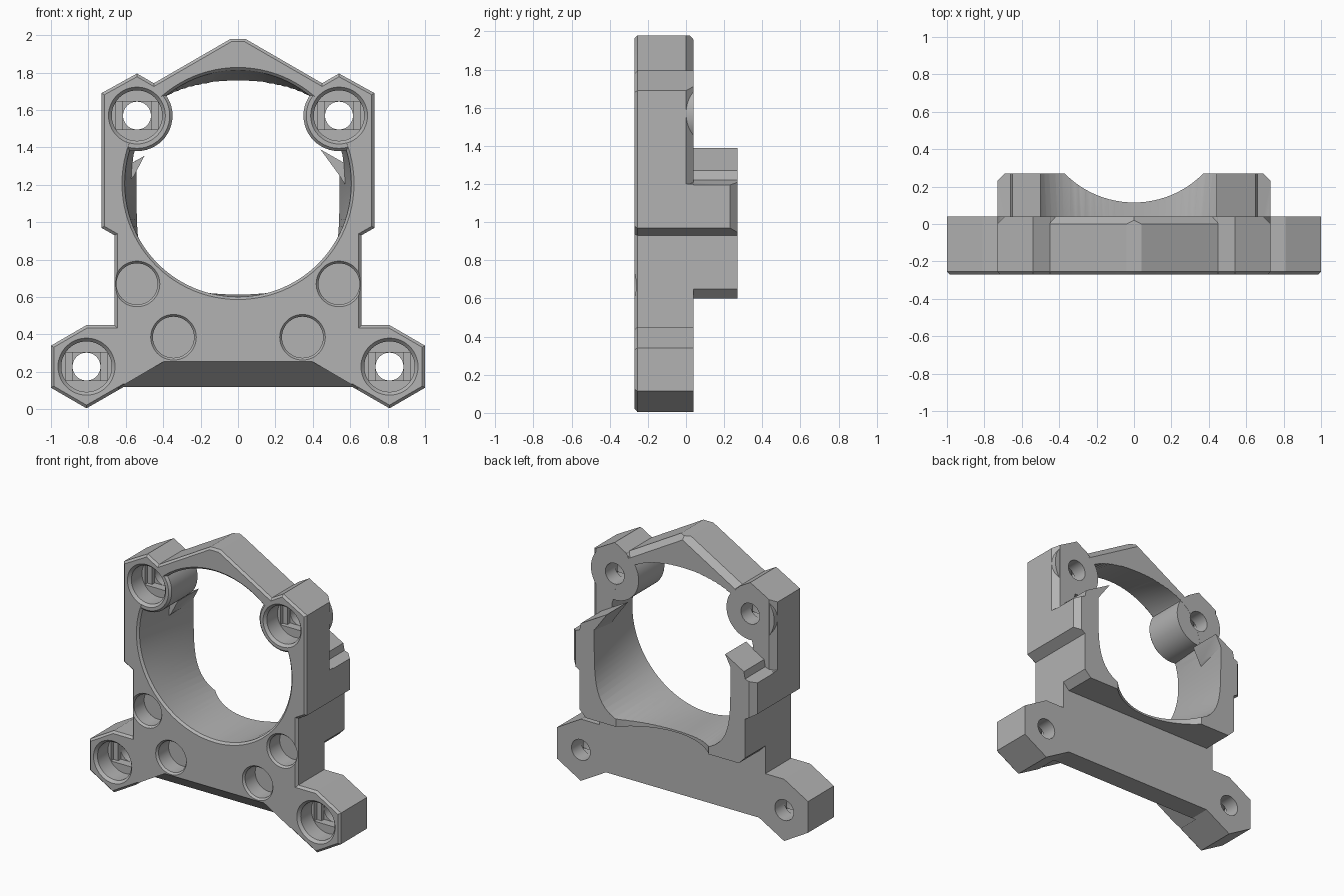
import bpy, bmesh, math
from mathutils import Vector

cube = bpy.data.objects.get("Cube")
if cube:
    bpy.data.objects.remove(cube, do_unlink=True)

FRONT, PLATE_BACK, BACK = -0.27, 0.04, 0.27

grey = bpy.data.materials.new("mid grey")
grey.use_nodes = True
grey.diffuse_color = (0.45, 0.45, 0.45, 1)
grey.node_tree.nodes["Principled BSDF"].inputs["Base Color"].default_value = (0.45, 0.45, 0.45, 1)


def finish(bm, name):
    bmesh.ops.recalc_face_normals(bm, faces=bm.faces)
    mesh = bpy.data.meshes.new(name)
    bm.to_mesh(mesh)
    bm.free()
    mesh.materials.append(grey)
    obj = bpy.data.objects.new(name, mesh)
    bpy.context.collection.objects.link(obj)
    return obj


def loft(name, rings):
    """Closed solid through rings of 3D points."""
    bm = bmesh.new()
    loops = [[bm.verts.new(p) for p in ring] for ring in rings]
    n = len(loops[0])
    for a, b in zip(loops, loops[1:]):
        for i in range(n):
            j = (i + 1) % n
            bm.faces.new((a[i], a[j], b[j], b[i]))
    bm.faces.new(loops[0])
    bm.faces.new(loops[-1])
    return bm


def prism(name, outline, y0, y1, chamfer=0):
    """Outline in x and z extruded along y, with an optional front chamfer."""
    bm = loft(name, [[(x, y, z) for x, z in outline] for y in (y0 + chamfer, y1)])
    if chamfer:
        bmesh.ops.recalc_face_normals(bm, faces=bm.faces)
        bm.normal_update()
        front = [f for f in bm.faces if f.normal.y < -0.9]
        bmesh.ops.inset_region(bm, faces=front, thickness=chamfer, depth=chamfer,
                               use_even_offset=True)
    return finish(bm, name)


def turned(name, x, z, profile, sides=48):
    """Round part along y from (y, radius) pairs."""
    turn = [2 * math.pi * i / sides for i in range(sides)]
    return finish(loft(name, [[(x + r * math.cos(t), y, z + r * math.sin(t)) for t in turn]
                              for y, r in profile]), name)


def hull(name, points):
    bm = bmesh.new()
    for p in points:
        bm.verts.new(p)
    bmesh.ops.convex_hull(bm, input=bm.verts)
    return finish(bm, name)


def box(name, x, z, w, h, y0, y1):
    return prism(name, [(x - w, z - h), (x + w, z - h), (x + w, z + h), (x - w, z + h)], y0, y1)


def combine(target, tool, operation):
    mod = target.modifiers.new("combine", 'BOOLEAN')
    mod.operation, mod.solver, mod.object = operation, 'EXACT', tool
    bpy.context.view_layer.objects.active = target
    bpy.ops.object.modifier_apply(modifier=mod.name)
    bpy.data.objects.remove(tool, do_unlink=True)


def cut(tool):
    combine(bracket, tool, 'DIFFERENCE')


def add(tool):
    combine(bracket, tool, 'UNION')


def mirrored(half):
    return half + [(-x, z) for x, z in reversed(half)]


# Front plate with ears, feet and peaked top
bracket = prism("mounting_bracket", mirrored([
    (0.04, 1.98), (0.45, 1.743), (0.54, 1.795), (0.73, 1.69), (0.73, 0.97), (0.66, 0.93),
    (0.66, 0.45), (0.81, 0.45), (1.0, 0.34), (1.0, 0.115), (0.81, 0.005), (0.61, 0.12)]),
    FRONT, PLATE_BACK, 0.015)

# Sloped underside between the feet
cut(hull("underside_cutter", [(s * x, y, z) for s in (-1, 1) for x, y, z in
                              ((0.38, -0.28, 0.265), (0.645, -0.28, 0.11), (0.645, -0.1, 0.11))]))

# Rear chamfers on the ears and the peak
for s in (-1, 1):
    cut(hull("ear_chamfer_cutter", [(s * x, y, z) for z in (1.2, 1.85) for x, y in
                                    ((0.74, -0.01), (0.68, 0.05), (0.76, 0.05))]))
    line = Vector((0.866 * s, 0, -0.5))
    out = Vector((0.5 * s, 0, 0.866))
    start = Vector((0.04 * s, 0, 1.98)) - line * 0.06
    end = Vector((0.45 * s, 0, 1.743))
    cut(hull("peak_chamfer_cutter", [p + out * d + Vector((0, y, 0)) for p in (start, end)
                                     for d, y in ((0.01, -0.01), (-0.05, 0.05), (0.03, 0.05))]))

# Rear housing with stepped, sloping shoulders
housing = prism("rear_housing", mirrored([
    (0.44, 1.39), (0.65, 1.27), (0.66, 1.22), (0.73, 1.195), (0.73, 0.97), (0.66, 0.93),
    (0.66, 0.65), (0.61, 0.60)]), 0.02, BACK)
for s in (-1, 1):
    combine(housing, hull("housing_chamfer_cutter", [
        (s * x, y, z) for z in (0.9, 1.26) for x, y in
        ((0.74, 0.22), (0.68, 0.28), (0.76, 0.28))]), 'DIFFERENCE')
add(housing)

# Main opening, round in front and blending to a rounded square behind
turn = [2 * math.pi * i / 96 for i in range(96)]


def opening_ring(y, cx, cz, power, centre):
    ring = []
    for t in turn:
        c, s = math.cos(t), math.sin(t)
        r = (abs(c) ** power + abs(s) ** power) ** (-1 / power)
        ring.append((cx * r * c, y, centre + cz * r * s))
    return ring


opening = loft("opening_cutter", [opening_ring(-0.28, 0.63, 0.63, 2, 1.207),
                                  opening_ring(-0.255, 0.606, 0.606, 2, 1.207),
                                  opening_ring(0.29, 0.54, 0.545, 4, 1.165)])
bmesh.ops.triangulate(opening, faces=opening.faces)
cut(finish(opening, "opening_cutter"))

# Upright round scoop in the rear lip
scoop = loft("scoop_cutter", [[(0.52 * math.cos(t), 0.635 + 0.52 * math.sin(t), z)
                               for t in turn] for z in (0.5, 1.5)])
cut(finish(scoop, "scoop_cutter"))

# Pointed tip on the left shoulder, short one on the right
add(prism("left_shoulder_tip", [(0.44, 1.39), (0.62, 1.287), (0.60, 1.16), (0.535, 1.26)],
          0.03, BACK - 0.001))
add(prism("right_shoulder_tip", [(-0.50, 1.355), (-0.62, 1.287), (-0.60, 1.2), (-0.555, 1.25)],
          0.03, BACK - 0.001))

# Ear bosses reaching into the opening
for s in (-1, 1):
    add(turned("ear_boss", s * 0.54, 1.57,
               [(FRONT + 0.001, 0.175), (FRONT + 0.016, 0.19), (PLATE_BACK - 0.001, 0.19)]))

# Screw holes with counterbore, stepped seat and through bore
for s in (-1, 1):
    for x, z in ((0.54, 1.57), (0.81, 0.228)):
        cut(turned("counterbore_cutter", s * x, z, [(-0.29, 0.17), (-0.25, 0.135), (-0.13, 0.135)]))
        cut(box("slot_cutter", s * x, z, 0.112, 0.075, -0.14, -0.10))
        cut(box("square_cutter", s * x, z, 0.075, 0.075, -0.14, -0.07))
        cut(turned("bore_cutter", s * x, z, [(-0.14, 0.0745), (0.1, 0.0745)]))
    # Blind round pockets
    for x, z in ((0.54, 0.67), (0.345, 0.385)):
        cut(turned("pocket_cutter", s * x, z, [(-0.28, 0.13), (-0.255, 0.11), (-0.14, 0.11)]))

# Smooth curved walls, keep machined edges sharp
bpy.ops.object.select_all(action='DESELECT')
bracket.select_set(True)
bpy.context.view_layer.objects.active = bracket
bpy.ops.object.shade_smooth_by_angle(angle=math.radians(25))
